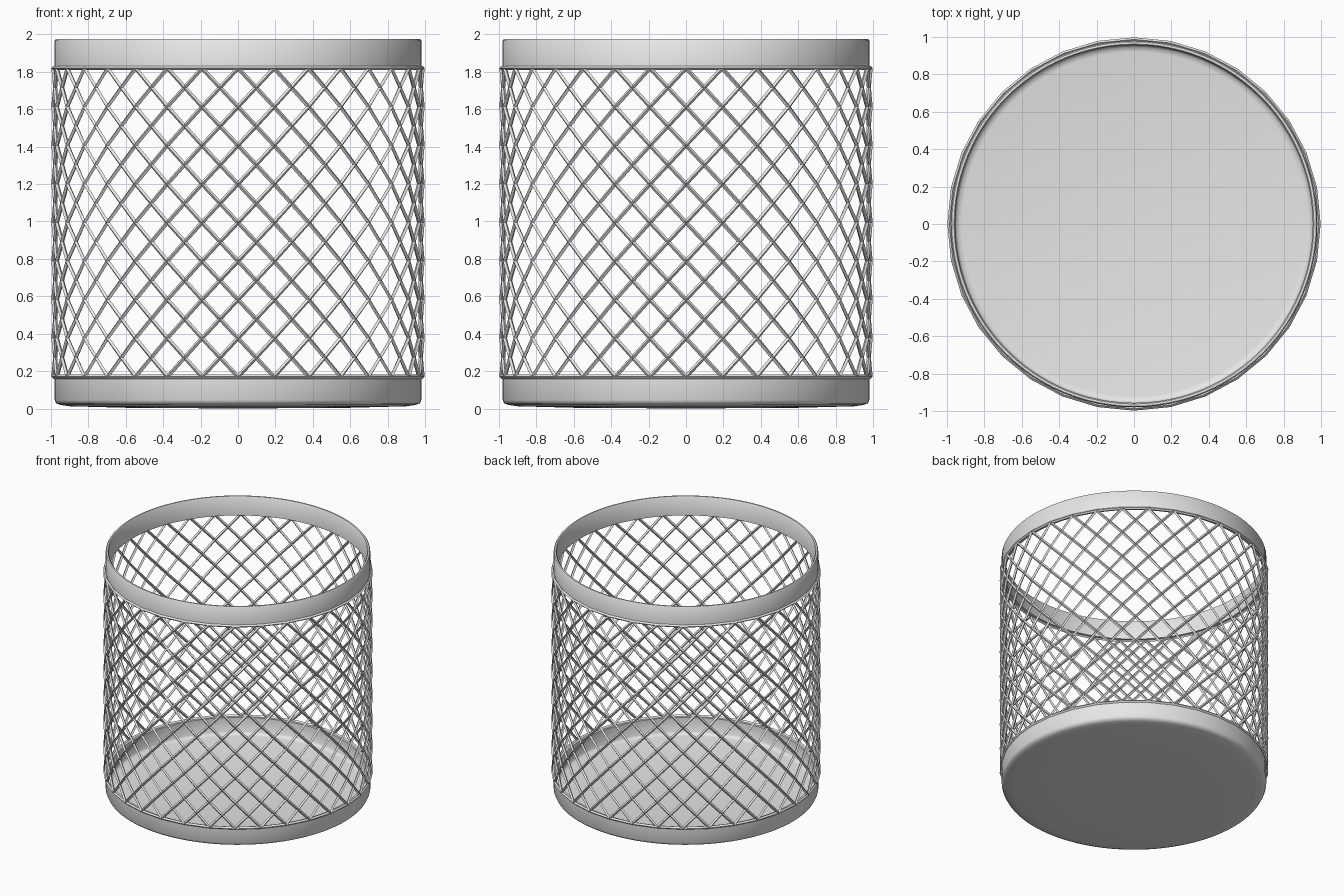
import bpy
import bmesh
import math

if "Cube" in bpy.data.objects:
    bpy.data.objects.remove(bpy.data.objects["Cube"], do_unlink=True)

metal = bpy.data.materials.new("light grey metal")
metal.use_nodes = True
metal.diffuse_color = (0.8, 0.8, 0.8, 1)
metal.node_tree.nodes["Principled BSDF"].inputs["Base Color"].default_value = (0.8, 0.8, 0.8, 1)

BAND_R, INNER_R = 0.98, 0.956
LOW, HIGH, TOP = 0.17, 1.82, 1.975


def lathe(profile, segments):
    """Turn an (r, z) profile around the z axis."""
    bm = bmesh.new()
    verts = [bm.verts.new((r, 0, z)) for r, z in profile]
    edges = [bm.edges.new(pair) for pair in zip(verts, verts[1:])]
    bmesh.ops.spin(bm, geom=verts + edges, cent=(0, 0, 0), axis=(0, 0, 1),
                   angle=math.tau, steps=segments)
    bmesh.ops.remove_doubles(bm, verts=bm.verts[:], dist=0.0005)
    bmesh.ops.recalc_face_normals(bm, faces=bm.faces[:])
    return bm


def add_object(name, bm):
    mesh = bpy.data.meshes.new(name)
    bm.to_mesh(mesh)
    bm.free()
    mesh.materials.append(metal)
    obj = bpy.data.objects.new(name, mesh)
    bpy.context.collection.objects.link(obj)
    return obj


def smooth(obj, degrees):
    bpy.ops.object.select_all(action="DESELECT")
    obj.select_set(True)
    bpy.context.view_layer.objects.active = obj
    bpy.ops.object.shade_smooth_by_angle(angle=math.radians(degrees))


# Base tray: slightly domed underside, rounded lower edge, short wall
base = add_object("base_tray", lathe([
    (0, 0), (0.6, 0.004), (0.9, 0.012), (0.95, 0.019), (0.972, 0.028),
    (BAND_R, 0.045), (BAND_R, LOW), (INNER_R, LOW),
    (INNER_R, 0.055), (0.945, 0.04), (0.92, 0.035), (0, 0.035)], 96))
smooth(base, 50)

# Top rim: a plain band with softened upper edges
rim = add_object("top_rim", lathe([
    (BAND_R, HIGH), (BAND_R, TOP - 0.008), (BAND_R - 0.006, TOP),
    (INNER_R + 0.006, TOP), (INNER_R, TOP - 0.008), (INNER_R, HIGH),
    (BAND_R, HIGH)], 96))
smooth(rim, 50)

# Mesh wall: poke a faceted tube, keep only the diagonals and the end rings
ROWS, COLUMNS = 8, 32
bm = lathe([(0.987, LOW + (HIGH - LOW) * i / ROWS) for i in range(ROWS + 1)], COLUMNS)
corners = set(bm.verts)
bmesh.ops.poke(bm, faces=bm.faces[:])
straight = [e for e in bm.edges
            if not e.is_boundary and all(v in corners for v in e.verts)]
bmesh.ops.dissolve_edges(bm, edges=straight, use_verts=False)
wall = add_object("wire_mesh_wall", bm)
wire = wall.modifiers.new("wires", "WIREFRAME")
wire.thickness = 0.022
wire.offset = 0
wire.use_boundary = True
wire.use_even_offset = True
wire.use_replace = True
